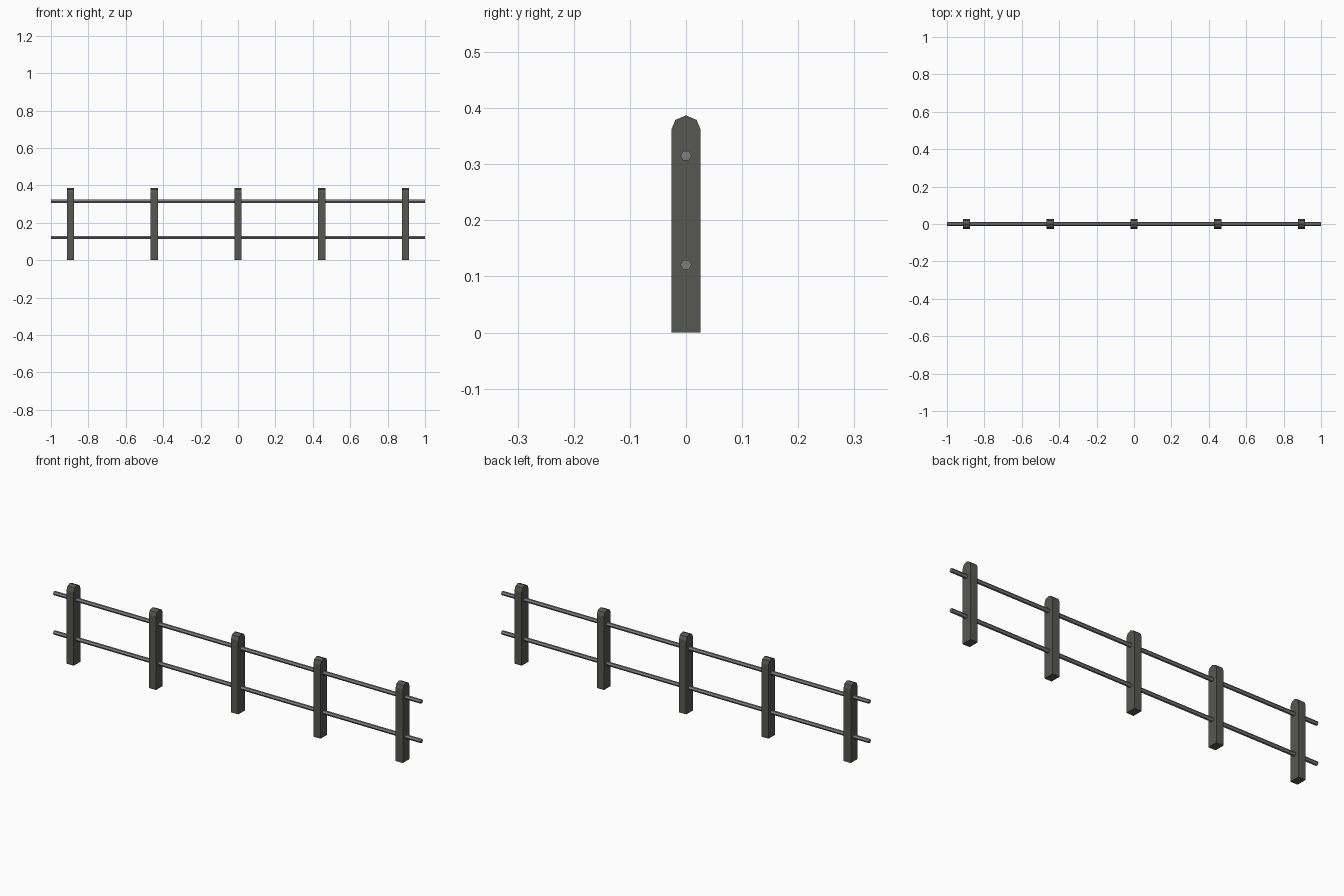
import bpy, bmesh, math

if "Cube" in bpy.data.objects:
    bpy.data.objects.remove(bpy.data.objects["Cube"])


def material(name, rgb):
    m = bpy.data.materials.new(name)
    m.diffuse_color = (*rgb, 1)
    m.use_nodes = True
    m.node_tree.nodes["Principled BSDF"].inputs["Base Color"].default_value = m.diffuse_color
    return m


POST = material("dark grey wood", (0.095, 0.095, 0.085))
RAIL = material("mid grey metal", (0.21, 0.21, 0.21))


def prism(name, profile, x0, x1, mat):
    """Extrude a (y, z) profile along x."""
    bm = bmesh.new()
    face = bm.faces.new([bm.verts.new((x0, y, z)) for y, z in profile])
    ext = bmesh.ops.extrude_face_region(bm, geom=[face])
    verts = [v for v in ext["geom"] if isinstance(v, bmesh.types.BMVert)]
    bmesh.ops.translate(bm, verts=verts, vec=(x1 - x0, 0, 0))
    bmesh.ops.recalc_face_normals(bm, faces=bm.faces)
    mesh = bpy.data.meshes.new(name)
    bm.to_mesh(mesh)
    bm.free()
    mesh.materials.append(mat)
    ob = bpy.data.objects.new(name, mesh)
    bpy.context.collection.objects.link(ob)


# posts with chamfered, slightly peaked tops
half = [(0.026, 0), (0.026, 0.362), (0.019, 0.379)]
post = half + [(0, 0.387)] + [(-y, z) for y, z in reversed(half)]
for i in range(5):
    x = (i - 2) * 0.448
    prism(f"post_{i + 1}", post, x - 0.0195, x + 0.0195, POST)

# two horizontal rails running through the posts
for name, z in (("lower_rail", 0.121), ("upper_rail", 0.315)):
    ring = [(0.01 * math.cos(k * math.tau / 6), z + 0.01 * math.sin(k * math.tau / 6))
            for k in range(6)]
    prism(name, ring, -1, 1, RAIL)
